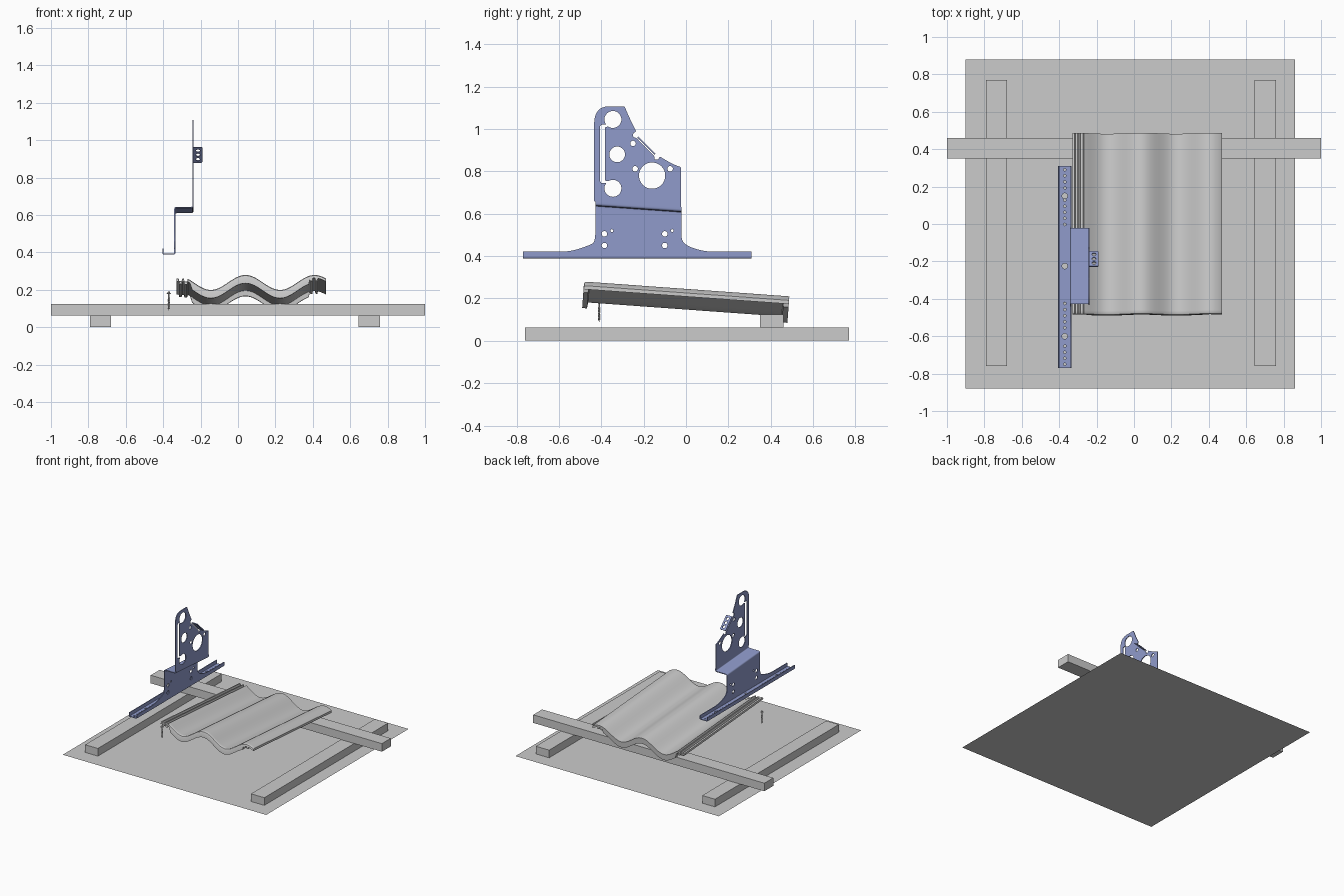
import bpy, bmesh, math
from math import cos, sin, pi, radians
from mathutils import Matrix, Vector

if "Cube" in bpy.data.objects:
    bpy.data.objects.remove(bpy.data.objects["Cube"])

BLUE = bpy.data.materials.new("blue_steel")
BLUE.diffuse_color = (0.28, 0.33, 0.6, 1)
BLUE.use_nodes = True
BLUE.node_tree.nodes["Principled BSDF"].inputs["Base Color"].default_value = BLUE.diffuse_color
T = 0.006  # sheet metal thickness


def finish(name, bm, mat=None, smooth=True):
    bmesh.ops.recalc_face_normals(bm, faces=bm.faces)
    me = bpy.data.meshes.new(name)
    bm.to_mesh(me)
    bm.free()
    ob = bpy.data.objects.new(name, me)
    bpy.context.collection.objects.link(ob)
    if mat:
        me.materials.append(mat)
    if smooth:
        bpy.ops.object.select_all(action='DESELECT')
        ob.select_set(True)
        bpy.context.view_layer.objects.active = ob
        bpy.ops.object.shade_smooth_by_angle(angle=radians(35))
    return ob


def box(name, x0, x1, y0, y1, z0, z1):
    bm = bmesh.new()
    m = Matrix.Translation(((x0 + x1) / 2, (y0 + y1) / 2, (z0 + z1) / 2)) @ \
        Matrix.Diagonal((x1 - x0, y1 - y0, z1 - z0, 1))
    bmesh.ops.create_cube(bm, size=1, matrix=m)
    return finish(name, bm, smooth=False)


def arc(cx, cy, r, a0=0, a1=360, n=32):
    full = a1 - a0 == 360
    return [(cx + r * cos(radians(a0 + (a1 - a0) * i / n)),
             cy + r * sin(radians(a0 + (a1 - a0) * i / n))) for i in range(n if full else n + 1)]


def fillet(pts, closed=True, n=6):
    """Round each (u, v, radius) corner with a small curve."""
    out = []
    for i, (u, v, r) in enumerate(pts):
        p = Vector((u, v))
        if r == 0 or (not closed and i in (0, len(pts) - 1)):
            out.append((u, v))
            continue
        a = Vector(pts[i - 1][:2]) - p
        b = Vector(pts[(i + 1) % len(pts)][:2]) - p
        a = p + a.normalized() * min(r, a.length * .49)
        b = p + b.normalized() * min(r, b.length * .49)
        for k in range(n + 1):
            t = k / n
            out.append(tuple(a * (1 - t) ** 2 + p * 2 * t * (1 - t) + b * t * t))
    return out


def plate(name, outline, holes, matrix):
    """Flat sheet with holes, cut from a filled 2D curve."""
    cu = bpy.data.curves.new(name, 'CURVE')
    cu.dimensions = '2D'
    cu.fill_mode = 'BOTH'
    cu.extrude = T / 2
    for loop in [outline] + holes:
        s = cu.splines.new('POLY')
        s.points.add(len(loop) - 1)
        for p, (u, v) in zip(s.points, loop):
            p.co = (u, v, 0, 1)
        s.use_cyclic_u = True
    tmp = bpy.data.objects.new("tmp", cu)
    bpy.context.collection.objects.link(tmp)
    bpy.context.view_layer.update()
    me = bpy.data.meshes.new_from_object(tmp.evaluated_get(bpy.context.evaluated_depsgraph_get()))
    bm = bmesh.new()
    bm.from_mesh(me)
    bpy.data.objects.remove(tmp)
    bmesh.ops.remove_doubles(bm, verts=bm.verts, dist=1e-5)
    bm.transform(matrix)
    return finish(name, bm, BLUE)


def strip(name, path, y0, y1, lift=lambda y: 0):
    """Bent sheet: (x, z) path given thickness and run along y."""
    path = [Vector(p) for p in fillet(path, closed=False)]
    sides = ([], [])
    for i, p in enumerate(path):
        d = (path[min(i + 1, len(path) - 1)] - path[max(i - 1, 0)]).normalized()
        nrm = Vector((-d.y, d.x)) * T / 2
        sides[0].append(p + nrm)
        sides[1].append(p - nrm)
    loop = sides[0] + sides[1][::-1]
    bm = bmesh.new()
    ends = [[bm.verts.new((p.x, y, p.y + lift(y))) for p in loop] for y in (y0, y1)]
    n = len(loop)
    for i in range(n):
        bm.faces.new((ends[0][i], ends[0][(i + 1) % n], ends[1][(i + 1) % n], ends[1][i]))
    for e in ends:
        for i in range(n // 2 - 1):
            bm.faces.new((e[i], e[i + 1], e[n - 2 - i], e[n - 1 - i]))
    return finish(name, bm, BLUE)


# roof underlay and battens
bm = bmesh.new()
bm.faces.new([bm.verts.new(c) for c in ((-.9, -.88, 0), (.86, -.88, 0), (.86, .88, 0), (-.9, .88, 0))])
finish("underlay_sheet", bm, smooth=False)
box("counter_batten_left", -.79, -.68, -.76, .77, .002, .062)
box("counter_batten_right", .645, .76, -.76, .77, .002, .062)
box("cross_batten", -1, 1, .35, .46, .062, .125)

# wavy roof tile: left interlock steps, two waves, ribs under the right edge
cols = [(-.33, .26), (-.318, .262), (-.314, .248), (-.302, .248),
        (-.298, .26), (-.29, .26), (-.286, .246), (-.272, .246)]
xs = [-.268 + .643 * i / 56 for i in range(57)]
xs += [.378, .385, .387, .398, .4, .412, .414, .425, .427, .44, .455, .463, .47]
cols += [(x, .24 + .04 * cos(2 * pi * (x - .04) / .37)) for x in xs]
# y, drop of the top face, depth of the underside
sections = [(-.483, .012, .045), (-.48, .004, .045), (-.472, 0, .045), (-.46, 0, .045), (-.457, 0, .017),
            (.457, 0, .017), (.46, 0, .045), (.486, 0, .045)]


def tilt(x, y, z):
    return (x, y + .072 * (z - .22), z - .072 * y)


bm = bmesh.new()
rows = []
for y, drop, depth in sections:
    top, bot = [], []
    for x, z in cols:
        z -= .035
        d = depth if -.25 < x < .38 else .017
        if .386 < x < .399 or .413 < x < .426:
            d += .014
        top.append(bm.verts.new(tilt(x, y, z - drop)))
        bot.append(bm.verts.new(tilt(x, y, z - d)))
    rows.append(top + bot[::-1])
n, m = len(rows[0]), len(cols)
for r0, r1 in zip(rows, rows[1:]):
    for i in range(n):
        bm.faces.new((r0[i], r0[(i + 1) % n], r1[(i + 1) % n], r1[i]))
for r in (rows[0], rows[-1]):
    for i in range(m - 1):
        bm.faces.new((r[i], r[i + 1], r[n - 2 - i], r[n - 1 - i]))
finish("roof_tile", bm)

# bracket base rail with its row of holes and bent edges
big = (.15, -.225, -.6)
small = [.29 - .0325 * i for i in range(33)]
small = [y for y in small if not -.41 < y < -.03 and all(abs(y - b) > .022 for b in big)]
holes = [arc(-.37, y, .015, n=20) for y in big] + [arc(-.37, y, .007, n=12) for y in small]
plate("bracket_base", [(-.392, -.77), (-.349, -.77), (-.349, .31), (-.392, .31)], holes,
      Matrix.Translation((0, 0, .392)))
strip("bracket_base_lip", [(-.392, .392, 0), (-.402, .392, .009), (-.402, .421, 0)], -.77, .31)
strip("bracket_base_bend", [(-.349, .392, 0), (-.338, .392, .01), (-.338, .403, 0)], -.77, .31)


def shelf_z(y):
    return .612 - .07 * (y + .02)


def side(x):  # maps (u, v) to (y, z) at the given x
    return Matrix(((0, 0, 1, x), (1, 0, 0, 0), (0, 1, 0, 0), (0, 0, 0, 1)))


# lower wall
wall = [(-.77, .403, 0), (.31, .403, 0), (.31, .421, .004), (.085, .421, .05), (.005, .448, .03),
        (-.022, .475, .03), (-.022, shelf_z(-.022) - .02, 0), (-.428, shelf_z(-.428) - .02, 0),
        (-.428, .465, .05), (-.46, .45, .03), (-.545, .421, .05), (-.77, .421, .004)]
holes = [arc(y, z, .013, n=20) for y in (-.385, -.1) for z in (.45, .505)]
holes += [arc(y, .52, .007, n=12) for y in (-.35, -.065)]
plate("bracket_wall", fillet(wall), holes, side(-.338))

# sloping shelf joining both walls
strip("bracket_shelf", [(-.338, -.02, 0), (-.338, 0, .012), (-.24, 0, .012), (-.24, .02, 0)],
      -.428, -.022, shelf_z)

# upper plate, with two round holes linked by a slot
upper = [(-.434, shelf_z(-.434) + .018, 0), (-.024, shelf_z(-.024) + .018, 0), (-.024, .82, .004),
         (-.06, .833, .02), (-.095, .853, .02), (-.124, .87, .006), (-.131, .856, .008),
         (-.148, .854, .008), (-.15, .872, .004), (-.233, .957, .004), (-.25, .962, .008),
         (-.25, .98, .008), (-.235, .988, .006), (-.268, 1.055, .04), (-.29, 1.107, .004),
         (-.434, 1.107, .085)]
slot = arc(-.345, 1.045, .04, 236, 578) + [(-.4, 1.02), (-.407, 1.012), (-.407, .754), (-.4, .746)] \
    + arc(-.345, .72, .04, 142, 484) + [(-.382, .757), (-.382, 1.008)]
holes = [slot, arc(-.325, .88, .037), arc(-.16, .78, .062, n=48)]
holes += [arc(y, z, .013, n=20) for y, z in ((-.25, .932), (-.24, .812), (-.075, .812))]
plate("bracket_upper_plate", fillet(upper), holes, side(-.24))

# fixing tab bent out from the diagonal edge
s = math.sqrt(.5)
tab_frame = Matrix(((1, 0, 0, -.24), (0, s, s, -.228), (0, -s, s, .962), (0, 0, 0, 1)))
plate("bracket_tab", fillet([(0, 0, 0), (.049, 0, .006), (.049, .115, .006), (0, .115, 0)]),
      [arc(.026, v, .011, n=20) for v in (.025, .057, .09)], tab_frame)

# screw: pointed threaded shaft with a flanged head
prof = [(.0005, .09), (.003, .098)]
for i in range(10):
    prof += [(.0065, .102 + i * .006), (.0038, .105 + i * .006)]
prof += [(.004, .176), (.0115, .18), (.0115, .183), (.007, .184), (.007, .189), (.0005, .19)]
bm = bmesh.new()
rings = [[bm.verts.new((-.37 + r * cos(2 * pi * k / 12), -.41 + r * sin(2 * pi * k / 12), z))
          for k in range(12)] for r, z in prof]
for a, b in zip(rings, rings[1:]):
    for k in range(12):
        bm.faces.new((a[k], a[(k + 1) % 12], b[(k + 1) % 12], b[k]))
bm.faces.new(rings[0])
bm.faces.new(rings[-1])
finish("screw", bm)
